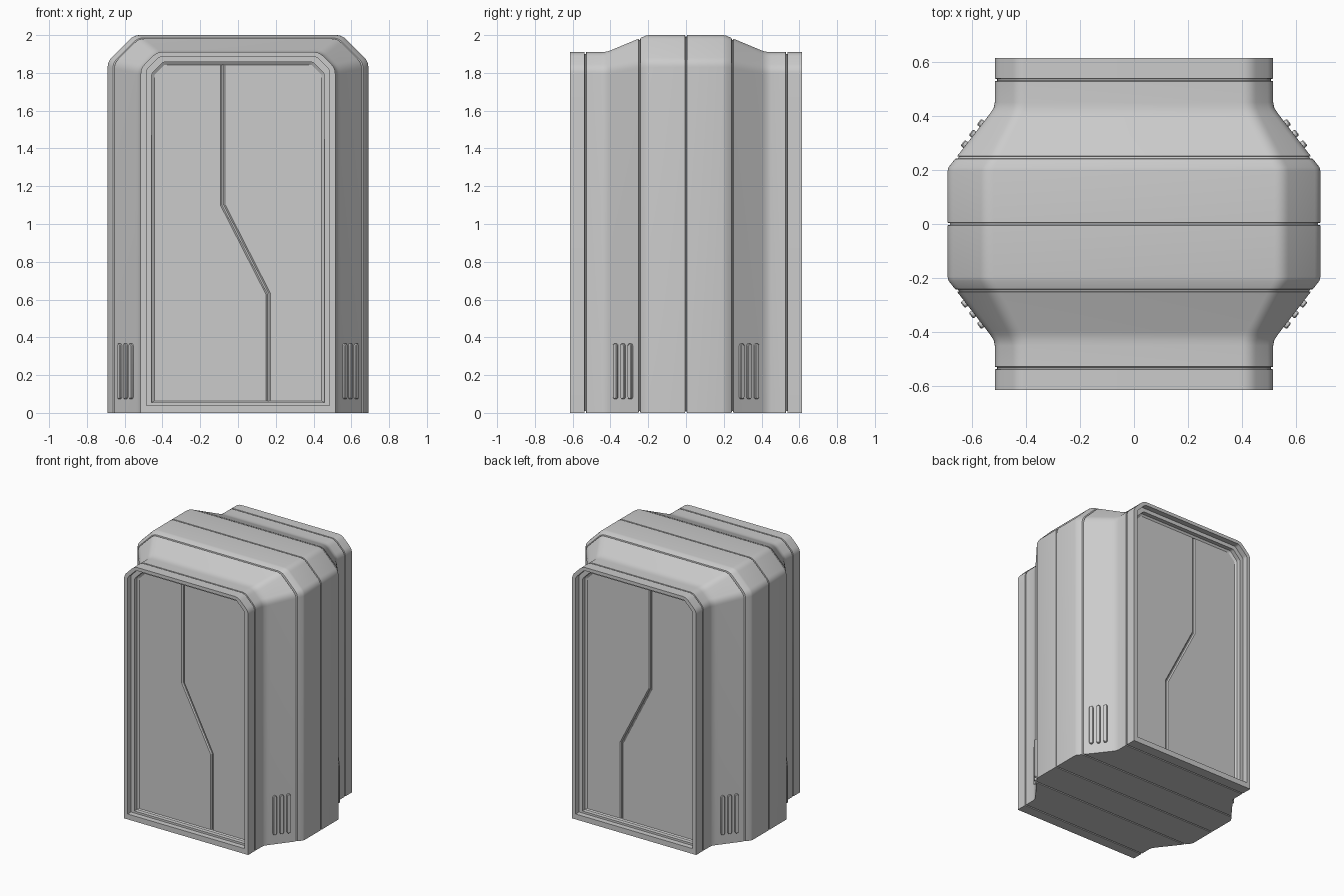
import bpy, bmesh, math
from mathutils import Vector, Matrix

if "Cube" in bpy.data.objects:
    bpy.data.objects.remove(bpy.data.objects["Cube"])


def finish(name, bm, angle=25):
    bmesh.ops.recalc_face_normals(bm, faces=bm.faces)
    me = bpy.data.meshes.new(name)
    bm.to_mesh(me)
    bm.free()
    ob = bpy.data.objects.new(name, me)
    bpy.context.collection.objects.link(ob)
    bpy.ops.object.select_all(action='DESELECT')
    bpy.context.view_layer.objects.active = ob
    ob.select_set(True)
    bpy.ops.object.shade_smooth_by_angle(angle=math.radians(angle))
    return ob


def arch(w, h, c, z0, r):
    """Cross-section: square at the floor, softened chamfers at the top."""
    k = r * 0.7071
    half = [(w, z0)]
    for p0, p1, p2 in (((w, h - c - r), (w, h - c), (w - k, h - c + k)),
                       ((w - c + k, h - k), (w - c, h), (w - c - r, h))):
        for i in range(6):
            t = i / 5
            half.append(tuple((1 - t) ** 2 * a + 2 * t * (1 - t) * b + t * t * d
                              for a, b, d in zip(p0, p1, p2)))
    return half + [(-x, z) for x, z in reversed(half)]


# body outline from the centre to one end: y, half width, height
OUTLINE = [(0, .69, 2.0), (.195, .69, 2.0), (.21, .686, 1.998), (.395, .543, 1.921),
           (.41, .532, 1.915), (.43, .519, 1.911), (.45, .515, 1.91), (.615, .515, 1.91)]
GROOVES = [0, .246, .533]


def outline_at(y):
    for (a, w0, h0), (b, w1, h1) in zip(OUTLINE, OUTLINE[1:]):
        if y <= b:
            t = (y - a) / (b - a)
            return w0 + (w1 - w0) * t, h0 + (h1 - h0) * t


stations = [(y, 0) for y, _, _ in OUTLINE[1:]]
for g in GROOVES:
    for dy, d in ((-.005, 0), (-.003, .009), (.003, .009), (.005, 0)):
        if g + dy > 0:
            stations.append((g + dy, d))
stations.sort()

rings = []
for y, d in stations:
    w, h = outline_at(y)
    c = .085 + (w - .515) / .175 * .055
    rings.append((y, arch(w - d, h - d, c, d, .03)))
# stepped recess around each door
for y, w, h, z0, c in ((.615, .485, 1.885, .04, .07), (.575, .485, 1.885, .04, .07),
                       (.575, .457, 1.857, .055, .06), (.545, .457, 1.857, .055, .06),
                       (.535, .443, 1.843, .062, .055), (.52, .443, 1.843, .062, .055)):
    rings.append((y, arch(w, h, c, z0, .012)))
rings = [(-y, p) for y, p in reversed(rings)] + rings

# shell lofted through all sections
bm = bmesh.new()
loops = [[bm.verts.new((x, y, z)) for x, z in p] for y, p in rings]
for a, b in zip(loops, loops[1:]):
    n = len(a)
    for i in range(n):
        j = (i + 1) % n
        bm.faces.new((a[i], a[j], b[j], b[i]))
bm.faces.new(loops[0])
bm.faces.new(loops[-1])
finish("shell", bm)

# door leaves with a chamfered cranked seam
SEAM = [(-.08, 1.843), (-.08, 1.10), (.16, .63), (.16, .062)]


def leaf(name, side, end):
    def ring(gap, y):
        pts = [(SEAM[0][0] + side * gap, SEAM[0][1]),
               (SEAM[1][0] + side * gap, SEAM[1][1] + side * gap * .24),
               (SEAM[2][0] + side * gap, SEAM[2][1] + side * gap * .24),
               (SEAM[3][0] + side * gap, SEAM[3][1])]
        pts += [(side * .443, .062), (side * .443, 1.788), (side * .388, 1.843)]
        return [bm.verts.new((x, y, z)) for x, z in pts]
    bm = bmesh.new()
    a, b, c = ring(.004, end * .519), ring(.004, end * .528), ring(.012, end * .536)
    for p, q in ((a, b), (b, c)):
        for i in range(len(p)):
            j = (i + 1) % len(p)
            bm.faces.new((p[i], p[j], q[j], q[i]))
    bm.faces.new(a)
    bm.faces.new(c)
    finish(name, bm, 15)


# raised vent bars on the slanted sides
def vent(name, sx, sy, y):
    w, _ = outline_at(y)
    u = Vector((sx * .143, -sy * .185, 0)).normalized()
    n = Vector((sx * .185, sy * .143, 0)).normalized()
    up = Vector((0, 0, 1))
    bm = bmesh.new()

    def ring(r, out):
        vs = []
        for i in range(18):
            k = i if i < 9 else i - 1
            a = math.pi * k / 8
            zc = .354 if i < 9 else .086
            vs.append(bm.verts.new(Vector((sx * w, sy * y, zc)) + n * out
                                   + u * r * math.cos(a) + up * r * math.sin(a)))
        return vs
    rs = [ring(.0135, -.01), ring(.0135, .010), ring(.010, .014)]
    for p, q in zip(rs, rs[1:]):
        for i in range(18):
            j = (i + 1) % 18
            bm.faces.new((p[i], p[j], q[j], q[i]))
    bm.faces.new(rs[0])
    bm.faces.new(rs[-1])
    finish(name, bm, 30)


for end, label in ((-1, "front"), (1, "back")):
    for side, hand in ((-1, "left"), (1, "right")):
        leaf(f"{label}_{hand}_door_leaf", side, end)
        for i, y in enumerate((.292, .331, .37)):
            vent(f"{label}_{hand}_vent_{i + 1}", side, end, y)
